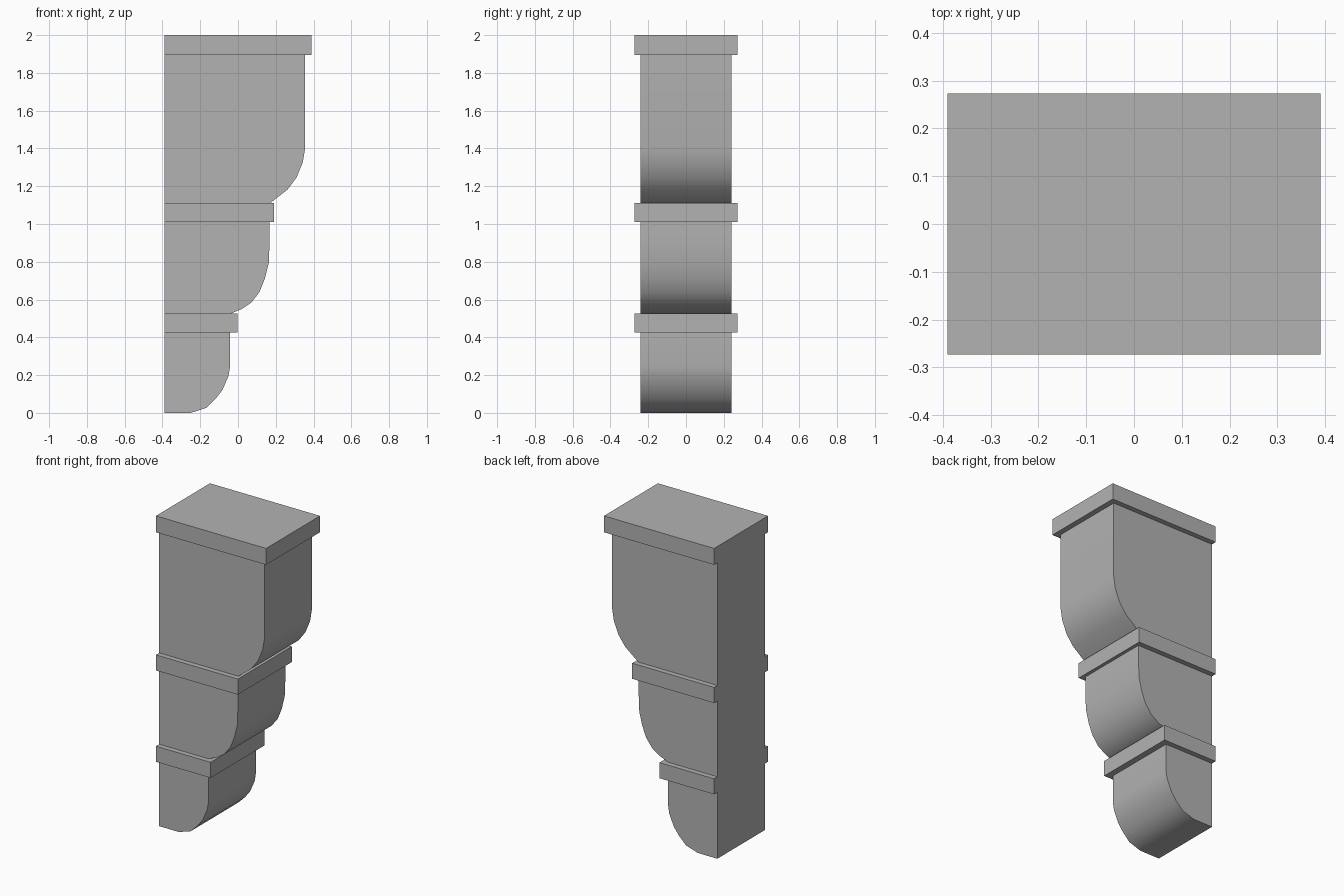
import bpy
import bmesh
import math

cube = bpy.data.objects.get("Cube")
if cube:
    bpy.data.objects.remove(cube, do_unlink=True)

BACK = -0.39  # flat wall side of the bracket

stone = bpy.data.materials.new("grey_stone")
stone.use_nodes = True
colour = (0.45, 0.45, 0.45, 1)
stone.diffuse_color = colour
stone.node_tree.nodes["Principled BSDF"].inputs["Base Color"].default_value = colour


def extrude_profile(name, points, half_depth):
    """Extrude an x/z outline symmetrically along y."""
    bm = bmesh.new()
    face = bm.faces.new([bm.verts.new((x, -half_depth, z)) for x, z in points])
    extruded = bmesh.ops.extrude_face_region(bm, geom=[face])["geom"]
    moved = [v for v in extruded if isinstance(v, bmesh.types.BMVert)]
    bmesh.ops.translate(bm, verts=moved, vec=(0, 2 * half_depth, 0))
    bmesh.ops.recalc_face_normals(bm, faces=bm.faces)
    mesh = bpy.data.meshes.new(name)
    bm.to_mesh(mesh)
    bm.free()
    mesh.materials.append(stone)
    obj = bpy.data.objects.new(name, mesh)
    bpy.context.collection.objects.link(obj)
    bpy.ops.object.select_all(action="DESELECT")
    obj.select_set(True)
    bpy.context.view_layer.objects.active = obj
    bpy.ops.object.shade_smooth_by_angle(angle=math.radians(35))
    return obj


def tier(name, top, bottom, curve):
    """Body block whose outer lower corner follows a rounded curve."""
    outline = [(BACK, bottom), (BACK, top), (curve[0][0], top)] + curve
    extrude_profile(name, outline, 0.24)


def slab(name, bottom, top, outer):
    """Overhanging flat moulding."""
    extrude_profile(name, [(BACK, bottom), (BACK, top), (outer, top), (outer, bottom)], 0.273)


# Rounded bodies, top to bottom
tier("upper_body", 1.895, 1.11,
     [(0.355, 1.4), (0.343, 1.327), (0.31, 1.246), (0.262, 1.182), (0.17, 1.11)])
tier("middle_body", 1.01, 0.525,
     [(0.168, 0.92), (0.163, 0.795), (0.142, 0.71), (0.114, 0.64),
      (0.07, 0.583), (0.018, 0.549), (-0.04, 0.525)])
tier("lower_body", 0.425, 0,
     [(-0.042, 0.244), (-0.05, 0.196), (-0.082, 0.122), (-0.119, 0.074),
      (-0.167, 0.027), (-0.25, 0)])

# Flat mouldings between the bodies
slab("top_slab", 1.895, 2, 0.39)
slab("middle_slab", 1.01, 1.11, 0.19)
slab("lower_slab", 0.425, 0.525, -0.003)
